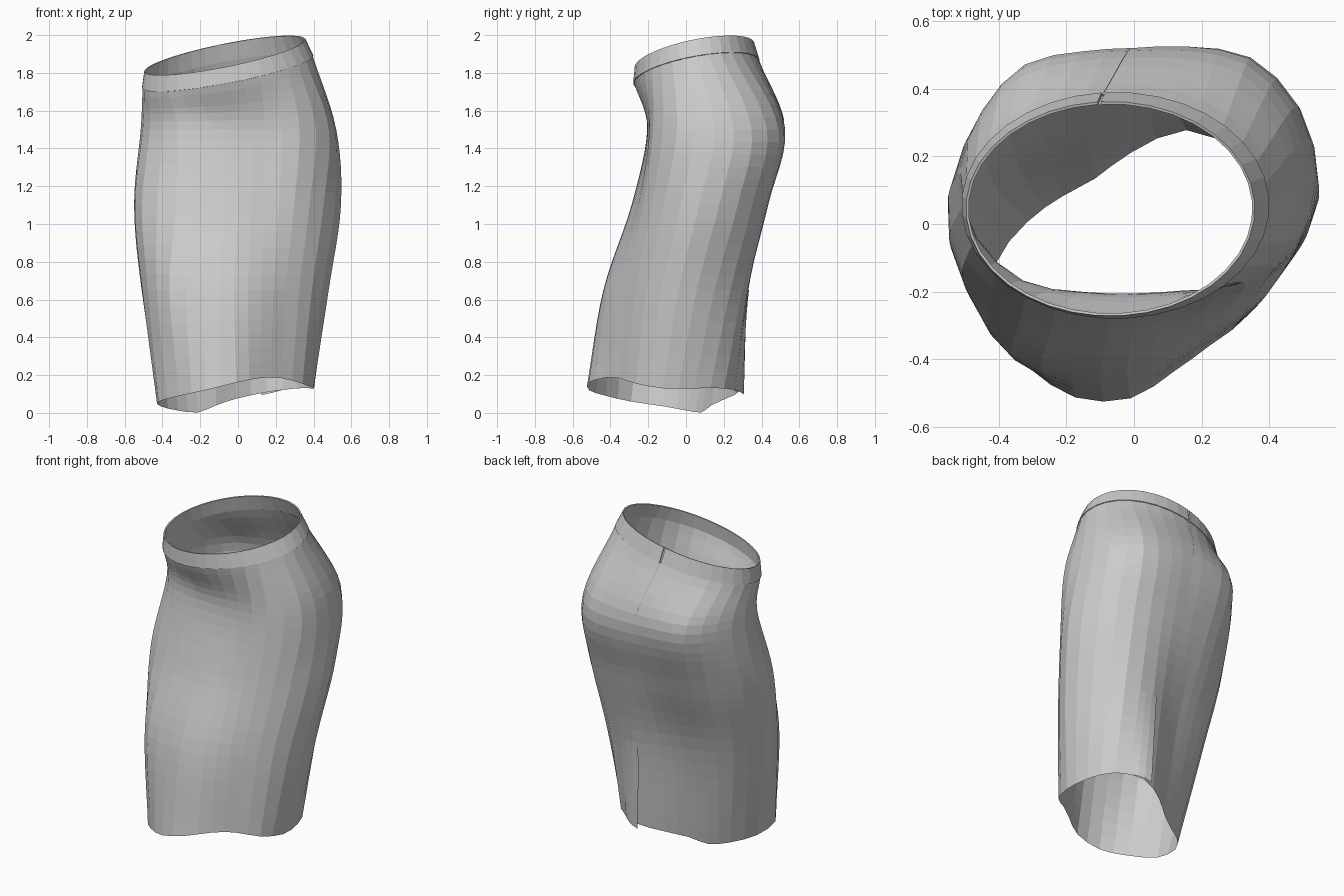
import bpy, math
from mathutils import Vector

if "Cube" in bpy.data.objects:
    bpy.data.objects.remove(bpy.data.objects["Cube"])

STEP = math.tau / 16

def ring(cx, cy, radii, zs):
    """16 points around a centre, counter-clockwise from +x."""
    return [Vector((cx + r * math.cos(i * STEP), cy + r * math.sin(i * STEP), z))
            for i, (r, z) in enumerate(zip(radii, zs))]

def oval(cx, cy, cz, rx, ry, tx, ty):
    """Tilted ellipse of 16 points."""
    pts = []
    for i in range(16):
        dx, dy = rx * math.cos(i * STEP), ry * math.sin(i * STEP)
        pts.append(Vector((cx + dx, cy + dy, cz + tx * dx + ty * dy)))
    return pts

def spline(a, b, c, d, t):
    return 0.5 * (2 * b + (c - a) * t + (2 * a - 5 * b + 4 * c - d) * t * t
                  + (3 * b - a - 3 * c + d) * t ** 3)

def around(points, u):
    i = math.floor(u)
    return spline(*[points[(i + k) % 16] for k in (-1, 0, 1, 2)], u - i)

# Cross-sections: waist seam, hip, thigh, knee, hem
sections = [
    oval(-0.055, 0.055, 1.805, 0.45, 0.33, 0.19, 0.18),
    ring(0, 0.15, [.52, .515, .48, .405, .37, .39, .455, .485,
                   .515, .505, .455, .38, .355, .375, .46, .52], [1.5] * 16),
    ring(0, 0.07, [.545, .53, .475, .395, .35, .355, .41, .49,
                   .55, .55, .465, .385, .355, .36, .42, .49], [1.1] * 16),
    ring(-0.02, -0.04, [.50, .50, .48, .40, .32, .30, .34, .43,
                        .49, .495, .485, .42, .395, .375, .385, .445], [.65] * 16),
    ring(-0.01, -0.12, [.41, .43, .455, .43, .33, .275, .285, .33,
                        .40, .445, .427, .425, .395, .34, .335, .38],
         [.13, .13, .13, .11, .075, .04, .003, .012,
          .035, .06, .09, .12, .16, .185, .185, .155]),
]

def surface(u, v):
    """Point on the skirt: u around (0-16), v down (0-4)."""
    col = [around(s, u) for s in sections]
    col = [2 * col[0] - col[1]] + col + [2 * col[-1] - col[-2]]
    i = min(int(v), 3)
    return spline(*col[i:i + 4], v - i)

def outward(u, v):
    du = surface(u + .05, v) - surface(u - .05, v)
    return Vector((du.y, -du.x, 0)).normalized()

def grid(name, rows, closed=False):
    n = len(rows[0])
    faces = []
    for r in range(len(rows) - 1):
        for c in range(n if closed else n - 1):
            d = (c + 1) % n
            faces.append((r * n + c, (r + 1) * n + c, (r + 1) * n + d, r * n + d))
    mesh = bpy.data.meshes.new(name)
    mesh.from_pydata([p for row in rows for p in row], [], faces)
    obj = bpy.data.objects.new(name, mesh)
    bpy.context.collection.objects.link(obj)
    return obj

# Skirt body
grid("skirt_body", [[surface(c / 2, r / 6) for c in range(32)] for r in range(25)], True)

# Waistband, open at the back where the zip ends, with a placket behind the gap
waist_top = oval(-0.07, 0.045, 1.893, 0.422, 0.312, 0.2, 0.2)

def band_rows(us, offset):
    return [[around(sections[0], u).lerp(around(waist_top, u), t) + outward(u, 0) * offset
             for u in us] for t in (1, .5, 0)]

band = grid("waistband", band_rows([4.23 + 15.94 * i / 36 for i in range(37)], .005))
thick = band.modifiers.new("thickness", 'SOLIDIFY')
thick.thickness = 0.008
thick.offset = -1
grid("waistband_placket", band_rows([4.12, 4.2, 4.28], -.004))

# Back zip: narrow strip from the waistband down to the seat
grid("back_zip", [[surface(u, v) + outward(u, v) * lift
                   for u, lift in ((4.18 - .17 * v, .006), (4.21 - .17 * v, .003))]
                  for v in [i / 8 for i in range(8)]])

# Back vent: overlapping flap that lifts away towards the hem
flap_rows = []
for i in range(9):
    s = i / 8
    flap_rows.append([surface(2.5 + .65 * k / 3, 3 + s)
                      + outward(2.5 + .65 * k / 3, 3 + s) * (.003 + .028 * s * k / 3)
                      - Vector((0, 0, .012 * s * k / 3))
                      for k in range(4)])
grid("vent_flap", flap_rows)
